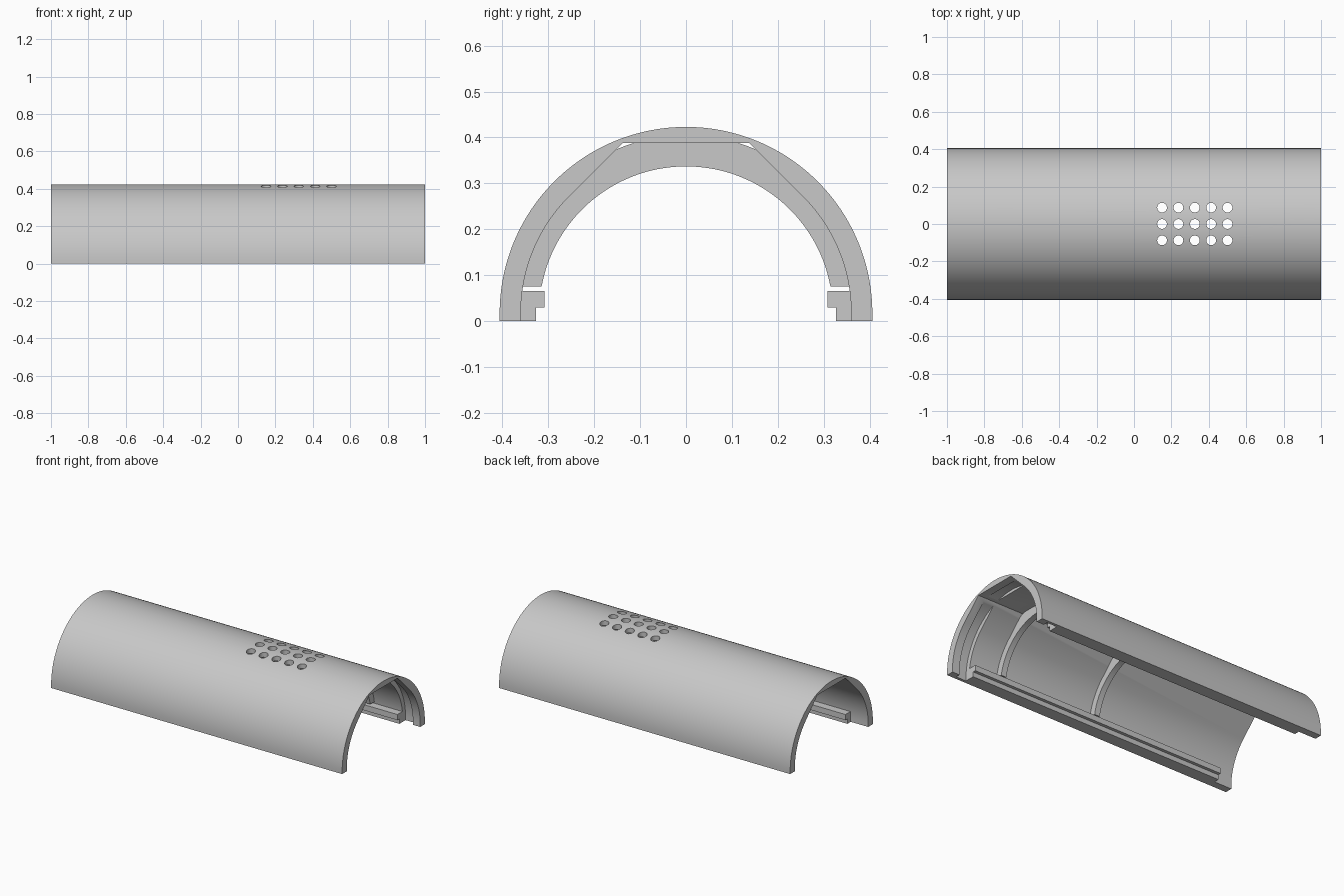
import bpy, bmesh, math

cube = bpy.data.objects.get("Cube")
if cube:
    bpy.data.objects.remove(cube, do_unlink=True)

AXIS_Z = 0.017          # height of the arc centre
OUTER, INNER = 0.406, 0.36
SEAT = 0.388            # radius of groove and rib backs
CEILING = 0.388         # height of the flat ceiling

grey = bpy.data.materials.new("plain grey")
grey.use_nodes = True
COLOUR = (0.58, 0.58, 0.58, 1)
grey.diffuse_color = COLOUR
grey.node_tree.nodes["Principled BSDF"].inputs["Base Color"].default_value = COLOUR


def arc(radius, start, end, steps):
    """Points (y, z) on an arc about the long axis, angles in degrees."""
    pts = []
    for i in range(steps + 1):
        a = math.radians(start + (end - start) * i / steps)
        pts.append((radius * math.cos(a), AXIS_Z + radius * math.sin(a)))
    return pts


def extrude_x(name, profile, x0, x1):
    """Solid with a (y, z) profile running from x0 to x1."""
    bm = bmesh.new()
    face = bm.faces.new([bm.verts.new((x0, y, z)) for y, z in profile])
    new = bmesh.ops.extrude_face_region(bm, geom=[face])["geom"]
    verts = [g for g in new if isinstance(g, bmesh.types.BMVert)]
    bmesh.ops.translate(bm, verts=verts, vec=(x1 - x0, 0, 0))
    bmesh.ops.recalc_face_normals(bm, faces=bm.faces)
    return finish(name, bm)


def finish(name, bm):
    mesh = bpy.data.meshes.new(name)
    bm.to_mesh(mesh)
    bm.free()
    mesh.materials.append(grey)
    obj = bpy.data.objects.new(name, mesh)
    bpy.context.collection.objects.link(obj)
    return obj


def smooth(obj):
    bpy.ops.object.select_all(action='DESELECT')
    obj.select_set(True)
    bpy.context.view_layer.objects.active = obj
    bpy.ops.object.shade_smooth_by_angle(angle=math.radians(25))


def cut(target, cutter):
    mod = target.modifiers.new("cut", 'BOOLEAN')
    mod.operation = 'DIFFERENCE'
    mod.solver = 'EXACT'
    mod.object = cutter
    bpy.context.view_layer.objects.active = target
    bpy.ops.object.modifier_apply(modifier=mod.name)
    bpy.data.objects.remove(cutter, do_unlink=True)


# Shell: round outside, inside with slanted shoulders and a flat ceiling
flat_half = INNER * math.sqrt(2) - (CEILING - AXIS_Z)
shell_profile = [(OUTER, 0)] + arc(OUTER, 0, 180, 96) + [(-OUTER, 0), (-INNER, 0)]
shell_profile += arc(INNER, 180, 135, 24)
shell_profile += [(-flat_half, CEILING), (flat_half, CEILING)]
shell_profile += arc(INNER, 45, 0, 24) + [(INNER, 0)]
shell = extrude_x("shell", shell_profile, -1, 1)

# Round seat groove inside the open end
groove_profile = [(SEAT, -0.1)] + arc(SEAT, 0, 180, 96) + [(-SEAT, -0.1)]
cut(shell, extrude_x("groove_cutter", groove_profile, 0.88, 0.95))

# Grid of vent holes through the top
bm = bmesh.new()
for col in range(5):
    for row in (-1, 0, 1):
        made = bmesh.ops.create_cone(bm, cap_ends=True, segments=32,
                                     radius1=0.026, radius2=0.026, depth=0.3)
        bmesh.ops.translate(bm, verts=made["verts"],
                            vec=(0.15 + 0.0875 * col, 0.0875 * row, 0.42))
cut(shell, finish("hole_cutter", bm))
smooth(shell)

# Two inner ribs, ending just above the rails
RIB_INNER, RIB_FOOT = 0.32, 0.075


def foot_angle(radius):
    return math.degrees(math.asin((RIB_FOOT - AXIS_Z) / radius))


a, b = foot_angle(SEAT), foot_angle(RIB_INNER)
rib_profile = arc(SEAT, a, 180 - a, 72) + arc(RIB_INNER, 180 - b, b, 72)
for name, x in (("front_rib", 0.67), ("middle_rib", 0.0)):
    smooth(extrude_x(name, rib_profile, x - 0.018, x + 0.018))

# Stepped rails along both lower edges
rail_profile = [(0.365, 0), (0.327, 0), (0.327, 0.03),
                (0.308, 0.03), (0.308, 0.065), (0.365, 0.065)]
for name, side in (("back_rail", 1), ("front_rail", -1)):
    extrude_x(name, [(side * y, z) for y, z in rail_profile], -0.88, 0.88)
